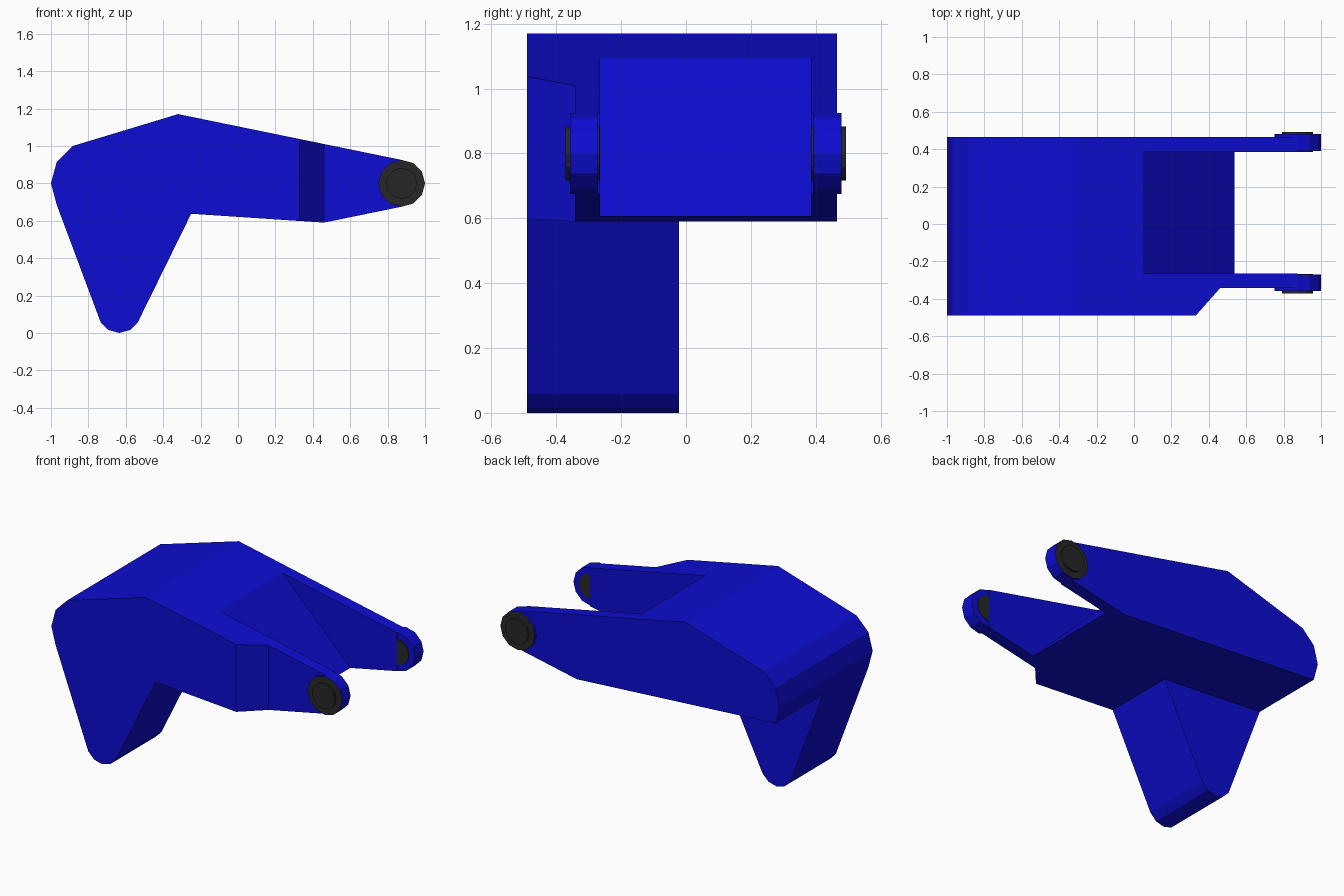
import bpy, bmesh, math

if "Cube" in bpy.data.objects:
    bpy.data.objects.remove(bpy.data.objects["Cube"], do_unlink=True)


def material(name, color):
    m = bpy.data.materials.new(name)
    m.diffuse_color = color
    m.use_nodes = True
    m.node_tree.nodes["Principled BSDF"].inputs["Base Color"].default_value = color
    return m


blue = material("blue", (0.004, 0.004, 0.65, 1))
black = material("black", (0.02, 0.02, 0.02, 1))


def prism(name, profile, low, high, mats, axis="y"):
    """Extrude a flat profile along y (profile in x, z) or z (profile in x, y)."""
    def place(a, b, depth):
        return (a, depth, b) if axis == "y" else (a, b, depth)
    bm = bmesh.new()
    ends = [[bm.verts.new(place(a, b, d)) for a, b in profile] for d in (low, high)]
    bm.faces.new(ends[0])
    bm.faces.new(ends[1])
    n = len(profile)
    for i in range(n):
        j = (i + 1) % n
        bm.faces.new((ends[0][i], ends[0][j], ends[1][j], ends[1][i]))
    bmesh.ops.recalc_face_normals(bm, faces=bm.faces)
    mesh = bpy.data.meshes.new(name)
    bm.to_mesh(mesh)
    bm.free()
    for m in mats:
        mesh.materials.append(m)
    obj = bpy.data.objects.new(name, mesh)
    bpy.context.collection.objects.link(obj)
    return obj


def arc(cx, cz, radius, start, stop):
    """Points of a twelve-sided circle between two angles in degrees."""
    return [(cx + radius * math.cos(math.radians(a)), cz + radius * math.sin(math.radians(a)))
            for a in range(start, stop + 1, 30)]


def cut(target, cutter):
    mod = target.modifiers.new("cut", "BOOLEAN")
    mod.operation = "DIFFERENCE"
    mod.solver = "EXACT"
    mod.object = cutter
    cutter.hide_render = True
    bpy.context.view_layer.objects.active = target
    bpy.ops.object.modifier_apply(modifier=mod.name)
    bpy.data.objects.remove(cutter, do_unlink=True)


FRONT, BACK = -0.49, 0.465
SLOT_FRONT, SLOT_BACK = -0.265, 0.385
ARM_FRONT = -0.343
PIVOT_X, PIVOT_Z, PIVOT_R = 0.875, 0.8, 0.125

# Main body with its rounded rear end
rear = arc(-0.77, 0.8, 0.23, 120, 210)
body = prism("body", rear + [(0.46, 0.59), (PIVOT_X, 0.675), (PIVOT_X, 0.925), (-0.32, 1.17)],
             FRONT, BACK, [blue])

# Sloped slot between the two arms
cut(body, prism("slot_cutter", [(-0.05, 1.193), (0.64, 0.505), (1.2, 0.505), (1.2, 1.193)],
                SLOT_FRONT, SLOT_BACK, [blue]))

# Chamfer that narrows the front arm
cut(body, prism("chamfer_cutter", [(0.233, -0.6), (0.33, FRONT), (0.46, ARM_FRONT),
                                   (1.2, ARM_FRONT), (1.2, -0.6)], 0.3, 1.4, [blue], "z"))

# Tapered leg under the front half
prism("leg", [rear[-1]] + arc(-0.635, 0.115, 0.115, 210, 330) + [(-0.25, 0.638)],
      FRONT, -0.022, [blue])

# Pivot bosses with black outer caps, and pins through both arms
for side, inner, outer, out in (("front", SLOT_FRONT, ARM_FRONT, -1),
                                ("back", SLOT_BACK, BACK, 1)):
    face = outer + out * 0.015
    low, high = sorted((inner + out * 0.006, face))
    boss = prism(side + "_boss", arc(PIVOT_X, PIVOT_Z, PIVOT_R, 0, 330), low, high, [blue, black])
    for p in boss.data.polygons:
        if p.normal.y * out > 0.9:
            p.material_index = 1
    low, high = sorted((inner + out * 0.001, face + out * 0.013))
    prism(side + "_pin", arc(PIVOT_X, PIVOT_Z, 0.083, 0, 330), low, high, [black])
